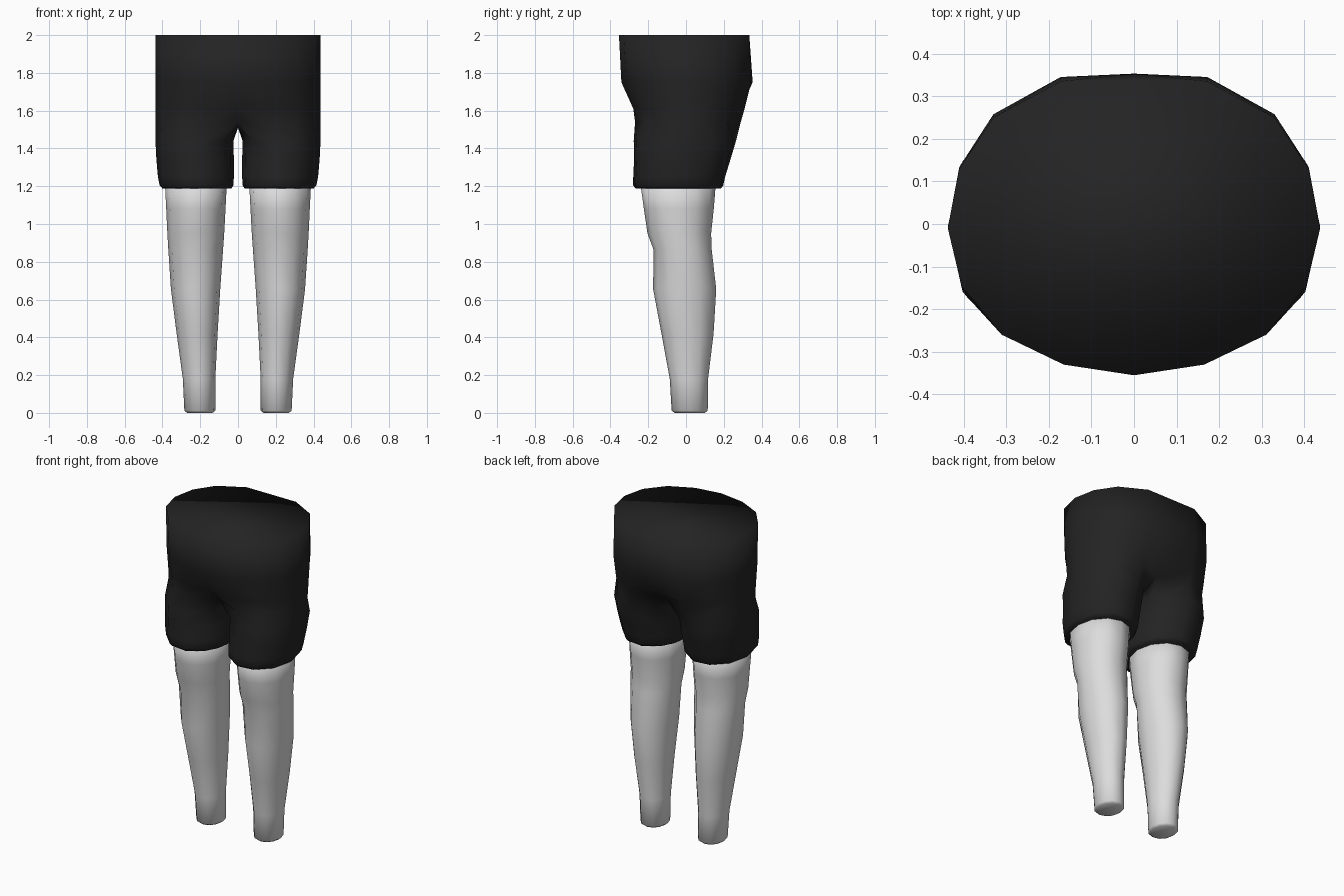
import bpy, bmesh, math

if "Cube" in bpy.data.objects:
    bpy.data.objects.remove(bpy.data.objects["Cube"])


def material(name, v):
    m = bpy.data.materials.new(name)
    m.diffuse_color = (v, v, v, 1)
    m.use_nodes = True
    m.node_tree.nodes["Principled BSDF"].inputs["Base Color"].default_value = m.diffuse_color
    return m


def oval(x0, x1, y0, y1, z, angles):
    """Ring of points; angle 0 is outward (+x), 90 is the back (+y)."""
    cx, cy = (x0 + x1) / 2, (y0 + y1) / 2
    return [(cx + (x1 - x0) / 2 * math.cos(math.radians(a)),
             cy + (y1 - y0) / 2 * math.sin(math.radians(a)), z) for a in angles]


def bridge(bm, a, b, closed=True):
    n = len(a)
    for i in range(n if closed else n - 1):
        j = (i + 1) % n
        bm.faces.new((a[i], a[j], b[j], b[i]))


def finish(bm, name, mat):
    # Mirror to the other side, weld the middle and shade smooth
    geo = bmesh.ops.duplicate(bm, geom=bm.verts[:] + bm.edges[:] + bm.faces[:])["geom"]
    for v in [g for g in geo if isinstance(g, bmesh.types.BMVert)]:
        v.co.x = -v.co.x
    bmesh.ops.remove_doubles(bm, verts=bm.verts, dist=0.0005)
    top = [e for e in bm.edges if e.is_boundary]
    if top:
        bmesh.ops.contextual_create(bm, geom=top)
    bmesh.ops.recalc_face_normals(bm, faces=bm.faces)
    me = bpy.data.meshes.new(name)
    bm.to_mesh(me)
    bm.free()
    for p in me.polygons:
        p.use_smooth = True
    me.materials.append(mat)
    ob = bpy.data.objects.new(name, me)
    bpy.context.collection.objects.link(ob)


black = material("black cloth", 0.017)
grey = material("pale grey skin", 0.72)

# Shorts: half waist outline from front centre round to back centre
waist = [(0, -.355), (.165, -.33), (.31, -.26), (.405, -.145), (.437, -.01),
         (.41, .13), (.33, .25), (.172, .335), (0, .335)]
bm = bmesh.new()


def hip_row(z, front, back, mid_front, mid_back):
    pts = []
    for i, (x, y) in enumerate(waist):
        y *= front / .355 if y < 0 else back / .335
        if i == 0:
            y = mid_front
        if i == 8:
            y = mid_back
        pts.append(bm.verts.new((x, y, z)))
    return pts


hips = [hip_row(2.0, .355, .335, -.355, .335),
        hip_row(1.75, .34, .345, -.342, .353),
        hip_row(1.61, .30, .31, -.265, .285),
        hip_row(1.54, .29, .29, -.19, .20)]
for a, b in zip(hips, hips[1:]):
    bridge(bm, a, b, False)

# Crotch strip closes the last hip row into a leg opening
crotch = [bm.verts.new((0, y, 1.51)) for y in (.10, 0, -.10)]
prev = hips[-1] + crotch
angles = [-135 + 270 * i / 8 for i in range(9)] + [157.5, 180, 202.5]
for x0, x1, y0, y1, z in [(.024, .437, -.282, .27, 1.44),
                          (.022, .432, -.28, .24, 1.34),
                          (.022, .424, -.284, .212, 1.25),
                          (.024, .415, -.285, .202, 1.205),
                          (.035, .40, -.272, .19, 1.188)]:
    ring = [bm.verts.new(p) for p in oval(x0, x1, y0, y1, z, angles)]
    bridge(bm, prev, ring)
    prev = ring
bm.faces.new(prev)
finish(bm, "shorts", black)

# Legs: thigh, knee, calf and ankle sections
bm = bmesh.new()
prev = None
for x0, x1, y0, y1, z in [(.058, .388, -.245, .16, 1.24),
                          (.066, .380, -.223, .147, 1.08),
                          (.073, .374, -.204, .133, .95),
                          (.079, .369, -.172, .136, .865),
                          (.094, .355, -.174, .160, .655),
                          (.108, .325, -.130, .146, .42),
                          (.120, .292, -.086, .117, .18),
                          (.120, .284, -.076, .115, .012)]:
    ring = [bm.verts.new(p) for p in oval(x0, x1, y0, y1, z, range(0, 360, 30))]
    if prev:
        bridge(bm, prev, ring)
    else:
        bm.faces.new(ring)
    prev = ring
# Slightly rounded ankle ends
end = [bm.verts.new(p) for p in oval(.135, .27, -.06, .10, 0, range(0, 360, 30))]
bridge(bm, prev, end)
bm.faces.new(end)
finish(bm, "legs", grey)
